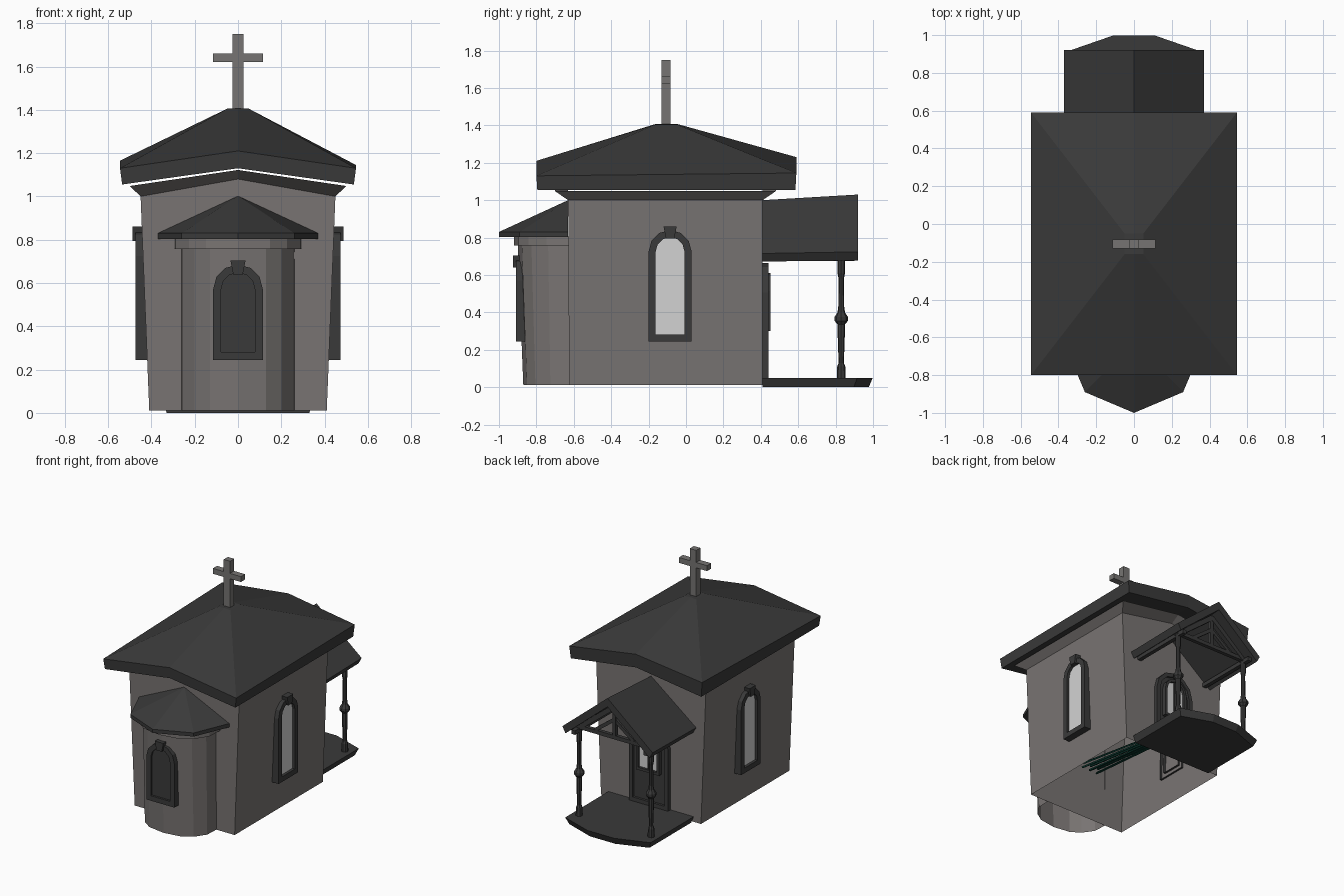
import bpy, bmesh, math
from mathutils import Vector

if "Cube" in bpy.data.objects:
    bpy.data.objects.remove(bpy.data.objects["Cube"])


def material(name, rgb):
    m = bpy.data.materials.new(name)
    m.diffuse_color = (*rgb, 1)
    m.use_nodes = True
    m.node_tree.nodes["Principled BSDF"].inputs["Base Color"].default_value = m.diffuse_color
    return m


WALL = material("warm grey stone", (0.19, 0.175, 0.17))
CROSS = material("grey metal", (0.18, 0.175, 0.17))
DARK = material("charcoal", (0.042, 0.042, 0.042))
GLASS = material("pale glass", (0.65, 0.65, 0.65))
GREEN = material("dark green", (0.003, 0.035, 0.025))


def mesh(name, verts, faces, mat):
    me = bpy.data.meshes.new(name)
    me.from_pydata([tuple(v) for v in verts], [], faces)
    bm = bmesh.new()
    bm.from_mesh(me)
    bmesh.ops.recalc_face_normals(bm, faces=bm.faces)
    bm.to_mesh(me)
    bm.free()
    me.materials.append(mat)
    ob = bpy.data.objects.new(name, me)
    bpy.context.collection.objects.link(ob)
    return ob


def loft(name, rings, mat, start=True, end=True, closed=True):
    """Skin equal-length rings of points, with optional end caps."""
    n = len(rings[0])
    verts = [p for r in rings for p in r]
    faces = []
    for k in range(len(rings) - 1):
        for i in range(n if closed else n - 1):
            j = (i + 1) % n
            faces.append((k * n + i, k * n + j, (k + 1) * n + j, (k + 1) * n + i))
    if start:
        faces.append(tuple(range(n)))
    if end:
        faces.append(tuple(range((len(rings) - 1) * n, len(rings) * n)))
    return mesh(name, verts, faces, mat)


def box(name, x0, x1, y0, y1, z0, z1, mat):
    ring = lambda z: [(x0, y0, z), (x1, y0, z), (x1, y1, z), (x0, y1, z)]
    return loft(name, [ring(z0), ring(z1)], mat)


def beam(name, a, b, w, mat):
    """Square bar from a to b."""
    a, b = Vector(a), Vector(b)
    d = (b - a).normalized()
    u = d.cross(Vector((0, 1, 0.01))).normalized()
    v = d.cross(u)
    ring = lambda p: [p + (u * s + v * t) * w / 2 for s, t in ((-1, -1), (1, -1), (1, 1), (-1, 1))]
    return loft(name, [ring(a), ring(b)], mat)


def arch(h, z0, z1, segs=6):
    """Round-headed outline in (across, up) coordinates."""
    spring = z1 - h
    pts = [(-h, z0), (h, z0)]
    for i in range(segs + 1):
        t = math.pi * i / segs
        pts.append((h * math.cos(t), spring + h * math.sin(t)))
    return pts


def arched_opening(name, place, h, z0, z1, border, depth, pane_at, pane_mat, key=True):
    """Arched frame, pane and keystone; place maps (across, out, up) to space."""
    outer, inner = arch(h, z0, z1), arch(h - border, z0 + border, z1 - border)
    put = lambda pts, o: [place(a, o, z) for a, z in pts]
    loft(name + "_frame", [put(outer, 0), put(outer, depth), put(inner, depth), put(inner, 0)],
         DARK, False, False)
    mesh(name + "_pane", put(inner, pane_at), [tuple(range(len(inner)))], pane_mat)
    if key:
        stone = [(-0.022, z1 - 0.045), (0.022, z1 - 0.045), (0.035, z1 + 0.02), (-0.035, z1 + 0.02)]
        loft(name + "_keystone", [put(stone, 0), put(stone, depth + 0.015)], DARK)


def gabled_ring(hx, y0, y1, zs, zc):
    """Rectangle whose middle line is raised: corners at zs, middle at zc."""
    return [(-hx, y0, zs), (0, y0, zc), (hx, y0, zs), (hx, y1, zs), (0, y1, zc), (-hx, y1, zs)]


# Nave walls, open below
loft("nave_walls", [gabled_ring(0.41, -0.625, 0.41, 0.012, 0.012),
                    gabled_ring(0.45, -0.63, 0.41, 1.0, 1.08)], WALL, False, False)
loft("nave_cornice", [gabled_ring(0.45, -0.63, 0.41, 1.0, 1.08),
                      gabled_ring(0.50, -0.70, 0.48, 1.048, 1.122)], WALL, False, False)

# Main hipped roof with a raised middle line at both ends
roof = [gabled_ring(0.535, -0.795, 0.585, 1.055, 1.13),
        [(-0.545, -0.8, 1.13), (0, -0.8, 1.21), (0.545, -0.8, 1.13),
         (0.545, 0.59, 1.145), (0, 0.59, 1.23), (-0.545, 0.59, 1.165)],
        gabled_ring(0.05, -0.16, -0.05, 1.405, 1.408)]
mesh("main_roof", sum(roof, []),
     [(k + i, k + (i + 1) % 6, k + 6 + (i + 1) % 6, k + 6 + i) for k in (0, 6) for i in range(6)]
     + [(k, k + 1, k + 4, k + 5) for k in (0, 12)] + [(k + 1, k + 2, k + 3, k + 4) for k in (0, 12)], DARK)

# Roof cross
box("cross_upright", -0.026, 0.026, -0.13, -0.082, 1.40, 1.75, CROSS)
box("cross_bar", -0.115, 0.115, -0.13, -0.082, 1.62, 1.66, CROSS)

# Apse: faceted half round that widens slightly upward
half = [(0.26, 0.0), (0.255, 0.1), (0.2, 0.18), (0.13, 0.225)]
plan = [(-x, d) for x, d in half] + [(0, 0.245)] + [(x, d) for x, d in reversed(half)]
apse = lambda sx, sy, z: [(x * sx, -0.625 - d * sy, z) for x, d in plan]
loft("apse_wall", [apse(1, 1, 0.012), apse(1.0, 1.12, 0.76)], WALL, False, False, False)
loft("apse_cornice", [apse(1.0, 1.12, 0.757), apse(1.13, 1.2, 0.757), apse(1.13, 1.2, 0.805)],
     WALL, False, True, False)
eave = [(-0.37, -0.63), (-0.26, -0.89), (0, -1.0), (0.26, -0.89), (0.37, -0.63)]
loft("apse_roof", [[(x, y, 0.803) for x, y in eave], [(x, y, 0.83) for x, y in eave],
                   [(x * 0.01, -0.63, 1.0) for x, y in eave]], DARK, True, False, False)

# Windows: blind one on the apse, glazed ones on both sides
arched_opening("apse_window", lambda a, o, z: (a, -0.85 - o, z), 0.115, 0.245, 0.685, 0.037, 0.06, 0.045, DARK)
for side, sx in (("right", 1), ("left", -1)):
    arched_opening(side + "_window", lambda a, o, z: (sx * (0.405 + o), -0.085 + a, z),
                   0.115, 0.245, 0.84, 0.038, 0.068, 0.048, GLASS)

# Rear door with a framed arched light
arched_opening("door", lambda a, o, z: (a, 0.405 + o, z), 0.16, 0.05, 0.665, 0.03, 0.035, 0.018, DARK, False)
arched_opening("door_light", lambda a, o, z: (a, 0.42 + o, z), 0.095, 0.30, 0.61, 0.02, 0.033, 0.015, GLASS, False)
box("door_light_bar", -0.006, 0.006, 0.43, 0.445, 0.32, 0.59, DARK)

# Porch floor with a bowed front edge
floor = [(-0.35, 0.41), (-0.35, 0.915), (-0.11, 0.998), (0.11, 0.998), (0.35, 0.915), (0.35, 0.41)]
loft("porch_floor", [[(x * 0.94, 0.41 + (y - 0.41) * 0.965, 0.0) for x, y in floor],
                     [(x, y, 0.05) for x, y in floor]], DARK)

# Porch gable roof, rising a little toward the open end
section = [(-0.37, 0.715), (0, 1.0), (0.37, 0.715), (0.345, 0.672), (0, 0.94), (-0.345, 0.672)]
loft("porch_roof", [[(x, 0.41, z) for x, z in section],
                    [(x, 0.92, z + 0.03 * (z - 0.6) / 0.4) for x, z in section]], DARK)

# Turned porch posts
profile = [(0.024, 0.05), (0.022, 0.11), (0.014, 0.13), (0.02, 0.30), (0.02, 0.335), (0.036, 0.355),
           (0.036, 0.375), (0.02, 0.40), (0.016, 0.43), (0.014, 0.58), (0.02, 0.61), (0.02, 0.71)]
for side, sx in (("right", 1), ("left", -1)):
    loft(side + "_porch_post",
         [[(sx * 0.295 + r * math.cos(i * math.pi / 4), 0.83 + r * math.sin(i * math.pi / 4), z)
           for i in range(8)] for r, z in profile], DARK)
    # Truss rafter, brace and wall plate
    beam(side + "_rafter", (sx * 0.31, 0.83, 0.69), (0, 0.83, 0.935), 0.035, DARK)
    beam(side + "_brace", (sx * 0.16, 0.83, 0.72), (0, 0.83, 0.84), 0.025, DARK)
    beam(side + "_wall_plate", (sx * 0.295, 0.41, 0.69), (sx * 0.295, 0.90, 0.69), 0.03, DARK)
beam("tie_beam", (-0.3, 0.83, 0.71), (0.3, 0.83, 0.71), 0.028, DARK)
beam("king_post", (0, 0.83, 0.71), (0, 0.83, 0.95), 0.028, DARK)

# Thin green fronds inside the nave
for i in range(6):
    t = i / 5 - 0.5
    beam("frond", (t * 0.16, -0.50 + 0.05 * (i % 2), 0.31), (t * 0.05, 0.15, 0.21 + 0.01 * i), 0.012, GREEN)
